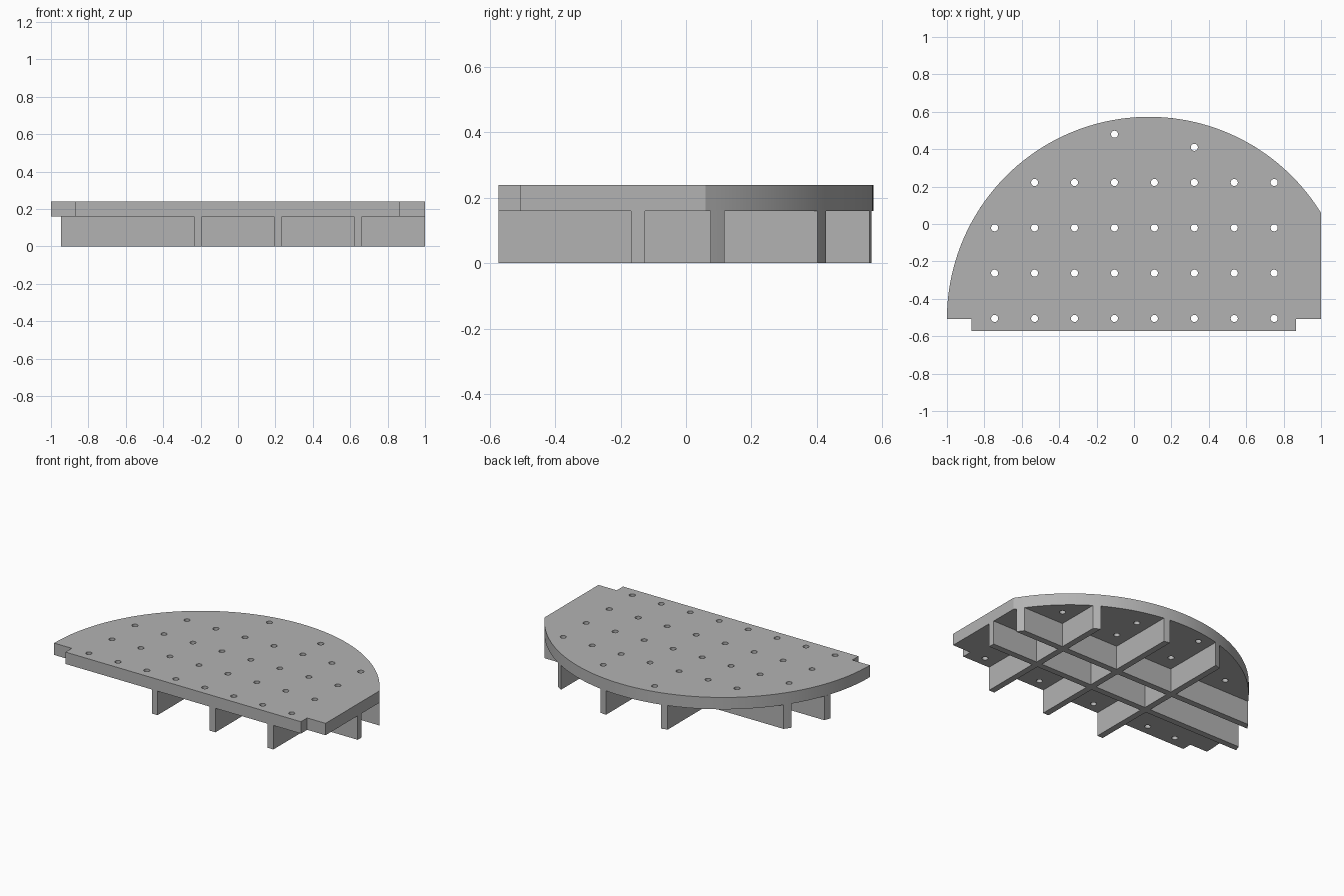
import bpy, bmesh
from math import sqrt, pi, sin, cos, atan2, radians

if "Cube" in bpy.data.objects:
    bpy.data.objects.remove(bpy.data.objects["Cube"], do_unlink=True)

# Curved edge and main dimensions
CX, CY, R = 0.08, -0.507, 1.08
FRONT, SIDE = -0.573, 1.0
UNDER, TOP = 0.16, 0.239
RIB = 0.042

grey = bpy.data.materials.new("plain grey")
grey.use_nodes = True
colour = (0.45, 0.45, 0.45, 1)
grey.diffuse_color = colour
grey.node_tree.nodes["Principled BSDF"].inputs["Base Color"].default_value = colour


def prism(name, outlines, z0, z1):
    """One object made of outlines extruded from z0 to z1."""
    bm = bmesh.new()
    for pts in outlines:
        face = bm.faces.new([bm.verts.new((x, y, z0)) for x, y in pts])
        new = bmesh.ops.extrude_face_region(bm, geom=[face])["geom"]
        bmesh.ops.translate(bm, vec=(0, 0, z1 - z0),
                            verts=[v for v in new if isinstance(v, bmesh.types.BMVert)])
    bmesh.ops.recalc_face_normals(bm, faces=bm.faces)
    mesh = bpy.data.meshes.new(name)
    bm.to_mesh(mesh)
    bm.free()
    mesh.materials.append(grey)
    obj = bpy.data.objects.new(name, mesh)
    bpy.context.collection.objects.link(obj)
    return obj


def combine(obj, other, operation):
    """Apply a boolean and remove the helper."""
    mod = obj.modifiers.new("boolean", 'BOOLEAN')
    mod.operation, mod.solver, mod.object = operation, 'EXACT', other
    bpy.context.view_layer.objects.active = obj
    bpy.ops.object.modifier_apply(modifier=mod.name)
    bpy.data.objects.remove(other, do_unlink=True)


def smooth(obj):
    bpy.ops.object.select_all(action='DESELECT')
    obj.select_set(True)
    bpy.context.view_layer.objects.active = obj
    bpy.ops.object.shade_smooth_by_angle(angle=radians(30))


def circle(x, y, r, n):
    return [(x + r * cos(2 * pi * i / n), y + r * sin(2 * pi * i / n)) for i in range(n)]


# Deck: rounded back, straight left side, notched front corners
start = atan2(0.06 - CY, SIDE - CX)
steps = 96
arc = [(CX + R * cos(a), CY + R * sin(a))
       for a in (start + (pi - start) * i / steps for i in range(steps + 1))]
arc[0] = (SIDE, arc[0][1])
deck = prism("deck", [[(-0.87, CY), (-0.87, FRONT), (0.865, FRONT), (0.865, CY),
                       (SIDE, CY)] + arc], UNDER, TOP)

# Drainage holes on a regular grid, plus two near the rounded back
columns = [-0.745 + 0.2135 * i for i in range(8)]
rows = [-0.505 + 0.2423 * i for i in range(4)]
spots = [(x, y) for y in rows for x in columns][:]
spots.remove((columns[0], rows[3]))
spots += [(columns[3], 0.48), (columns[5], 0.41)]
holes = prism("hole_cutter", [circle(x, y, 0.019, 24) for x, y in spots],
              UNDER - 0.1, TOP + 0.1)
holes.hide_render = True
combine(deck, holes, 'DIFFERENCE')
smooth(deck)


# Support ribs, trimmed to the rounded edge
def back(x):
    return CY + sqrt(R * R - (x - CX) ** 2)


def reach(y):
    return sqrt(R * R - (y - CY) ** 2)


def long_rib(x):
    xs = [x - RIB / 2 + RIB * i / 4 for i in range(5)]
    return [(xs[0], FRONT), (xs[-1], FRONT)] + [(v, back(v)) for v in reversed(xs)]


def cross_rib(y):
    ys = [y - RIB / 2 + RIB * i / 4 for i in range(5)]
    return ([(CX - reach(v), v) for v in reversed(ys)]
            + [(min(SIDE, CX + reach(v)), v) for v in ys])


ribs = prism("support_ribs", [long_rib(x) for x in (-0.213, 0.214, 0.641)], 0, UNDER)
combine(ribs, prism("cross_ribs", [cross_rib(y) for y in (-0.147, 0.096)], 0, UNDER), 'UNION')
smooth(ribs)
